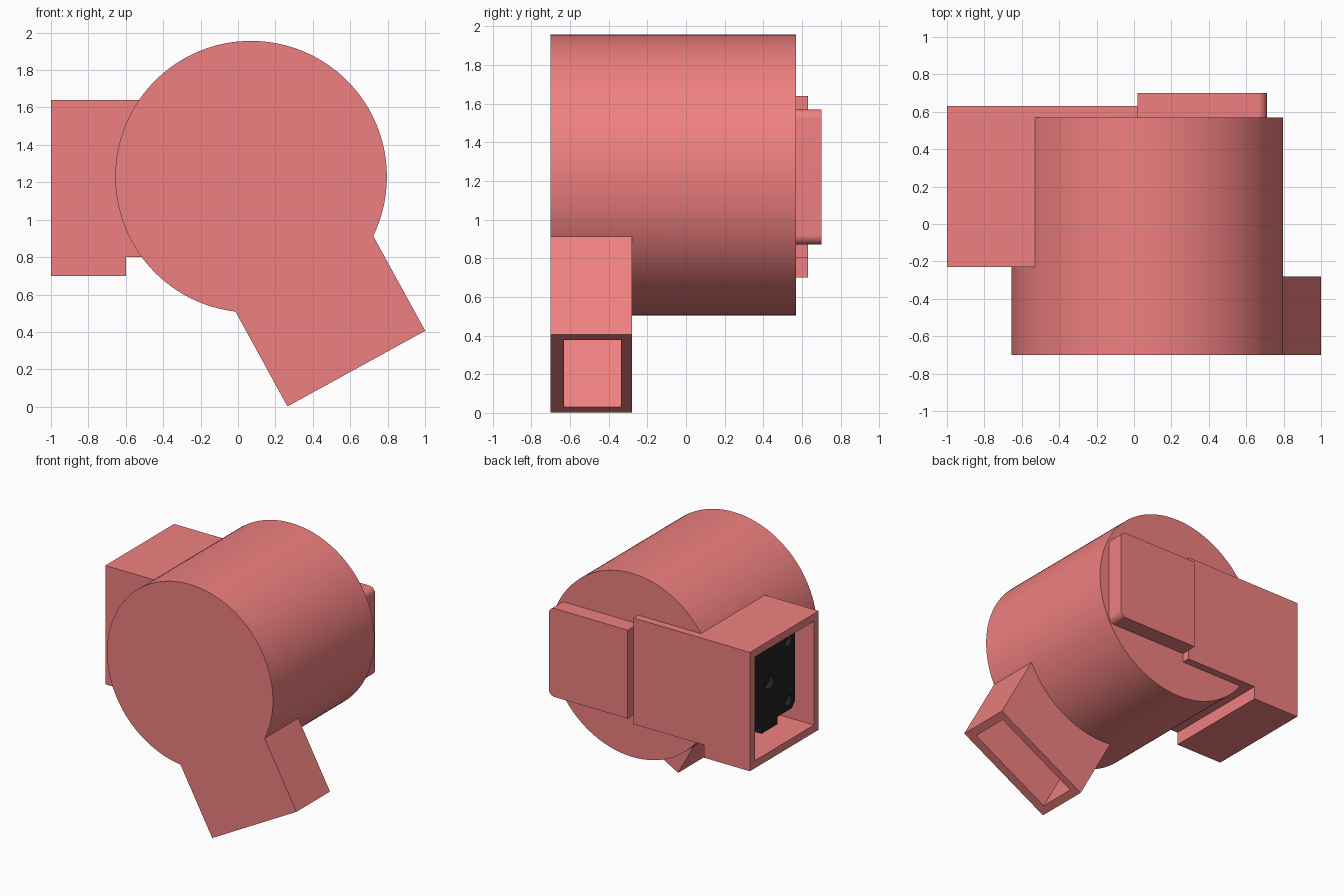
import bpy, bmesh
from math import sin, cos, pi, atan2
from mathutils import Vector, Matrix

if "Cube" in bpy.data.objects:
    bpy.data.objects.remove(bpy.data.objects["Cube"])


def material(name, rgb):
    m = bpy.data.materials.new(name)
    m.diffuse_color = (*rgb, 1)
    m.use_nodes = True
    m.node_tree.nodes["Principled BSDF"].inputs["Base Color"].default_value = m.diffuse_color
    return m


CORAL = material("coral_plastic", (0.87, 0.216, 0.216))
BLACK = material("black_metal", (0.016, 0.016, 0.016))


def prism(name, points, lo, hi, axis="y", mat=CORAL):
    """Extrude a 2D profile along y (points are x,z) or along x (points are y,z)."""
    bm = bmesh.new()
    place = (lambda a, b, t: (a, t, b)) if axis == "y" else (lambda a, b, t: (t, a, b))
    face = bm.faces.new([bm.verts.new(place(a, b, lo)) for a, b in points])
    ext = bmesh.ops.extrude_face_region(bm, geom=[face])
    move = Vector(place(0, 0, hi - lo))
    bmesh.ops.translate(bm, vec=move, verts=[v for v in ext["geom"] if isinstance(v, bmesh.types.BMVert)])
    bmesh.ops.recalc_face_normals(bm, faces=bm.faces)
    me = bpy.data.meshes.new(name)
    bm.to_mesh(me)
    bm.free()
    me.materials.append(mat)
    ob = bpy.data.objects.new(name, me)
    bpy.context.collection.objects.link(ob)
    return ob


def circle(cx, cz, r, n):
    return [(cx + r * cos(2 * pi * i / n), cz + r * sin(2 * pi * i / n)) for i in range(n)]


def rect(a0, a1, b0, b1):
    return [(a0, b0), (a1, b0), (a1, b1), (a0, b1)]


def boolean(target, tool, op):
    """Combine the tool into the target and remove the tool."""
    mod = target.modifiers.new("bool", "BOOLEAN")
    mod.operation, mod.object, mod.solver = op, tool, "EXACT"
    bpy.context.view_layer.objects.active = target
    bpy.ops.object.modifier_apply(modifier=mod.name)
    bpy.data.objects.remove(tool)


def smooth(ob):
    bpy.ops.object.select_all(action="DESELECT")
    ob.select_set(True)
    bpy.context.view_layer.objects.active = ob
    bpy.ops.object.shade_smooth_by_angle(angle=0.5)


CX, CZ, R = 0.07, 1.23, 0.726
DIR, SIDE = Vector((0.481, -0.877)), Vector((0.877, 0.481))


def duct_profile(half, start, end):
    c = Vector((CX, CZ))
    return [c + DIR * t + SIDE * s for t, s in
            ((start, -half), (end, -half), (end, half), (start, half))]


# L-shaped profile of the motor box, deeper at the open end
def box_profile(x0, x1, step, low, mid, top):
    return [(x0, low), (step, low), (step, mid), (x1, mid), (x1, top), (x0, top)]


# Drum with slanted outlet duct and motor box
housing = prism("housing", circle(CX, CZ, R, 128), -0.70, 0.57)
boolean(housing, prism("duct", duct_profile(0.42, 0.1, 1.17), -0.70, -0.28), "UNION")
boolean(housing, prism("motor_box", box_profile(-1, 0.02, -0.6, 0.70, 0.80, 1.64), -0.23, 0.63), "UNION")

# Hollow out the drum front, the duct and the motor box
cavity = prism("cavity", circle(CX, CZ, R - 0.06, 96), -0.63, -0.335)
boolean(cavity, prism("duct_cut", duct_profile(0.36, 0.1, 1.4), -0.63, -0.335), "UNION")
boolean(housing, cavity, "DIFFERENCE")
boolean(housing, prism("box_cut", box_profile(-1.2, -0.04, -0.66, 0.76, 0.86, 1.58), -0.17, 0.567), "DIFFERENCE")
smooth(housing)

# Raised back cover with rounded outer corners
pts = [(0.02, 1.57), (0.02, 0.87)]
for cz, a0 in ((0.92, -pi / 2), (1.52, 0)):
    pts += [(0.66 + 0.05 * cos(a0 + i * pi / 16), cz + 0.05 * sin(a0 + i * pi / 16)) for i in range(9)]
cover = prism("back_cover", pts, 0.56, 0.70)
smooth(cover)

# Square motor with chamfered corners, recessed screws and centre bore
MY, MZ, H, C = 0.20, 1.21, 0.317, 0.04
outline = []
for sy, sz in ((1, 1), (-1, 1), (-1, -1), (1, -1)):
    pair = [(MY + sy * H, MZ + sz * (H - C)), (MY + sy * (H - C), MZ + sz * H)]
    outline += pair if sy * sz > 0 else pair[::-1]
motor = prism("motor", outline, -0.87, -0.1, "x", BLACK)
holes = [(MY + a * 0.235, MZ + b * 0.235, 0.045) for a in (-1, 1) for b in (-1, 1)] + [(MY, MZ, 0.06)]
for y, z, r in holes:
    boolean(motor, prism("hole", circle(y, z, r, 24), -0.95, -0.82, "x", BLACK), "DIFFERENCE")
smooth(motor)
for i, (y, z, r) in enumerate(holes):
    pin = prism(f"motor_pin_{i + 1}", circle(y, z, r * 0.6, 20), -0.84, -0.80, "x", BLACK)
    smooth(pin)

# Plug socket below the motor
prism("motor_socket", rect(0.10, 0.30, 0.835, 0.90), -0.87, -0.70, "x", BLACK)
